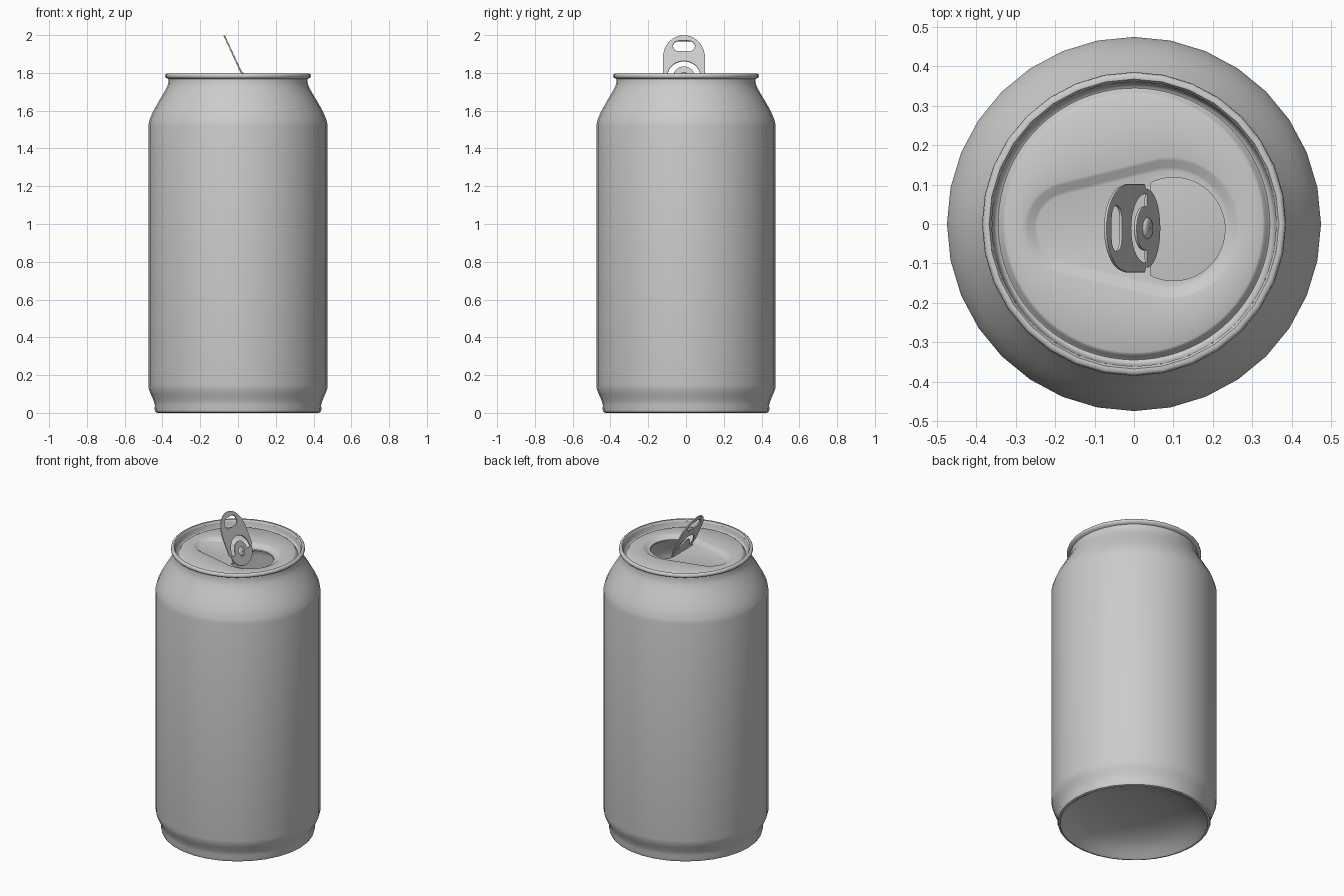
import bpy, bmesh, math
from mathutils import Matrix, Vector

if "Cube" in bpy.data.objects:
    bpy.data.objects.remove(bpy.data.objects["Cube"])

metal = bpy.data.materials.new("brushed aluminium")
metal.diffuse_color = (0.6, 0.6, 0.6, 1)
metal.use_nodes = True
metal.node_tree.nodes["Principled BSDF"].inputs["Base Color"].default_value = metal.diffuse_color


def loft(name, rings, cap=False, angle=50, matrix=None):
    """Skin a list of closed rings of 3D points."""
    bm = bmesh.new()
    loops = [[bm.verts.new(p) for p in ring] for ring in rings]
    for a, b in zip(loops, loops[1:]):
        n = len(a)
        for i in range(n):
            j = (i + 1) % n
            bm.faces.new((a[i], a[j], b[j], b[i]))
    if cap:
        bm.faces.new(loops[0][::-1])
    me = bpy.data.meshes.new(name)
    bm.to_mesh(me)
    bm.free()
    ob = bpy.data.objects.new(name, me)
    bpy.context.collection.objects.link(ob)
    return finish(ob, angle, matrix)


def finish(ob, angle, matrix=None):
    if matrix:
        ob.matrix_world = matrix
    ob.data.materials.clear()
    ob.data.materials.append(metal)
    bpy.ops.object.select_all(action='DESELECT')
    ob.select_set(True)
    bpy.context.view_layer.objects.active = ob
    bpy.ops.object.shade_smooth_by_angle(angle=math.radians(angle))
    return ob


def circle(r, z, n):
    return [(r * math.cos(2 * math.pi * i / n), r * math.sin(2 * math.pi * i / n), z)
            for i in range(n)]


# Can body: domed base, straight wall, tapered neck and rolled rim
body = [(.06, .105), (.2, .095), (.31, .07), (.38, .035), (.41, .01), (.425, 0), (.437, .004),
        (.442, .018), (.44, .04), (.449, .07), (.462, .1), (.472, .125), (.475, .15),
        (.475, 1.52), (.469, 1.55), (.45, 1.595), (.425, 1.64), (.395, 1.69), (.377, 1.722),
        (.369, 1.745), (.368, 1.768), (.383, 1.775), (.386, 1.782), (.384, 1.792),
        (.377, 1.797), (.368, 1.796), (.362, 1.786)]
loft("can_body", [circle(r, z, 32) for r, z in body], cap=True)

# Lid: rays from the mouth centre trace the mouth, teardrop recess and outer circles
C = Vector((.1, -.013))
N = 96


def hit(d, centre, r):
    """Far distance along a ray from C to a circle (0 when missed)."""
    m = C - Vector(centre)
    b = m.dot(d)
    disc = b * b - m.dot(m) + r * r
    return -b + math.sqrt(disc) if disc > 0 else 0


def mouth(d):
    return min(.131, .058 / -d.x) if d.x < -.01 else .131


def teardrop(grow):
    def radius(d):
        return max(hit(d, (.09 - .25 * t / 40, -.01), .15 - .06 * t / 40 + grow)
                   for t in range(41))
    return radius


def ring(radius, z):
    pts = []
    for i in range(N):
        a = 2 * math.pi * i / N
        d = Vector((math.cos(a), math.sin(a)))
        pts.append((*(C + d * radius(d)), z))
    return pts


def disc(r):
    return lambda d: hit(d, (0, 0), r)


loft("lid", [ring(disc(.3615), 1.786), ring(disc(.357), 1.76), ring(disc(.352), 1.748),
             ring(disc(.345), 1.745), ring(disc(.339), 1.75), ring(disc(.333), 1.762),
             ring(disc(.326), 1.766), ring(teardrop(.03), 1.764), ring(teardrop(.022), 1.762),
             ring(teardrop(.004), 1.748), ring(teardrop(-.004), 1.746), ring(mouth, 1.746),
             ring(mouth, 1.738)])

# Pull tab frame: local x across, local y up along the tilted tab
up = Vector((-.42, 0, .908)).normalized()
across = Vector((0, 1, 0))
face = across.cross(up)
frame = Matrix((across, up, face)).transposed().to_4x4()
frame.translation = (.03, -.011, 1.775)


def arc(cx, cy, rx, ry, a0, a1, n=20):
    return [(cx + rx * math.cos(math.radians(a0 + (a1 - a0) * i / n)),
             cy + ry * math.sin(math.radians(a0 + (a1 - a0) * i / n))) for i in range(n + 1)]


# Pull tab: outline with waist notches, finger hole and arched slot round the rivet
right = [(.1, -.004), (.1, .006), (.112, .012)]
outline = (arc(0, 0, .1, .081, 180, 360) + right[1:] + [(.112, .12)]
           + arc(0, .12, .11, .126, 10, 170, 24) + [(-.112, .12)]
           + [(-x, y) for x, y in right[:0:-1]])
finger = arc(.028, .183, .03, .03, -90, 90, 10) + arc(-.028, .183, .03, .03, 90, 270, 10)
slot = arc(0, .008, .087, .087, -6, 186, 28) + arc(0, .008, .056, .056, 186, -6, 28)

cu = bpy.data.curves.new("pull_tab", 'CURVE')
cu.dimensions = '2D'
cu.fill_mode = 'BOTH'
cu.extrude = .002
cu.bevel_depth = .002
cu.bevel_resolution = 1
cu.offset = -.002
for pts in (outline, finger, slot):
    sp = cu.splines.new('POLY')
    sp.points.add(len(pts) - 1)
    for p, (x, y) in zip(sp.points, pts):
        p.co = (x, y, 0, 1)
    sp.use_cyclic_u = True
tab = bpy.data.objects.new("pull_tab", cu)
bpy.context.collection.objects.link(tab)
tab.select_set(True)
bpy.context.view_layer.objects.active = tab
bpy.ops.object.select_all(action='DESELECT')
tab.select_set(True)
bpy.ops.object.convert(target='MESH')
finish(bpy.context.view_layer.objects.active, 40, frame)

# Rivet: low button on the tab tongue
button = [(.002, .012), (.018, .012), (.025, .009), (.028, .003), (.03, -.004)]
loft("rivet", [circle(r, z, 24) for r, z in button[::-1]], cap=True, matrix=frame)
bpy.context.view_layer.update()
